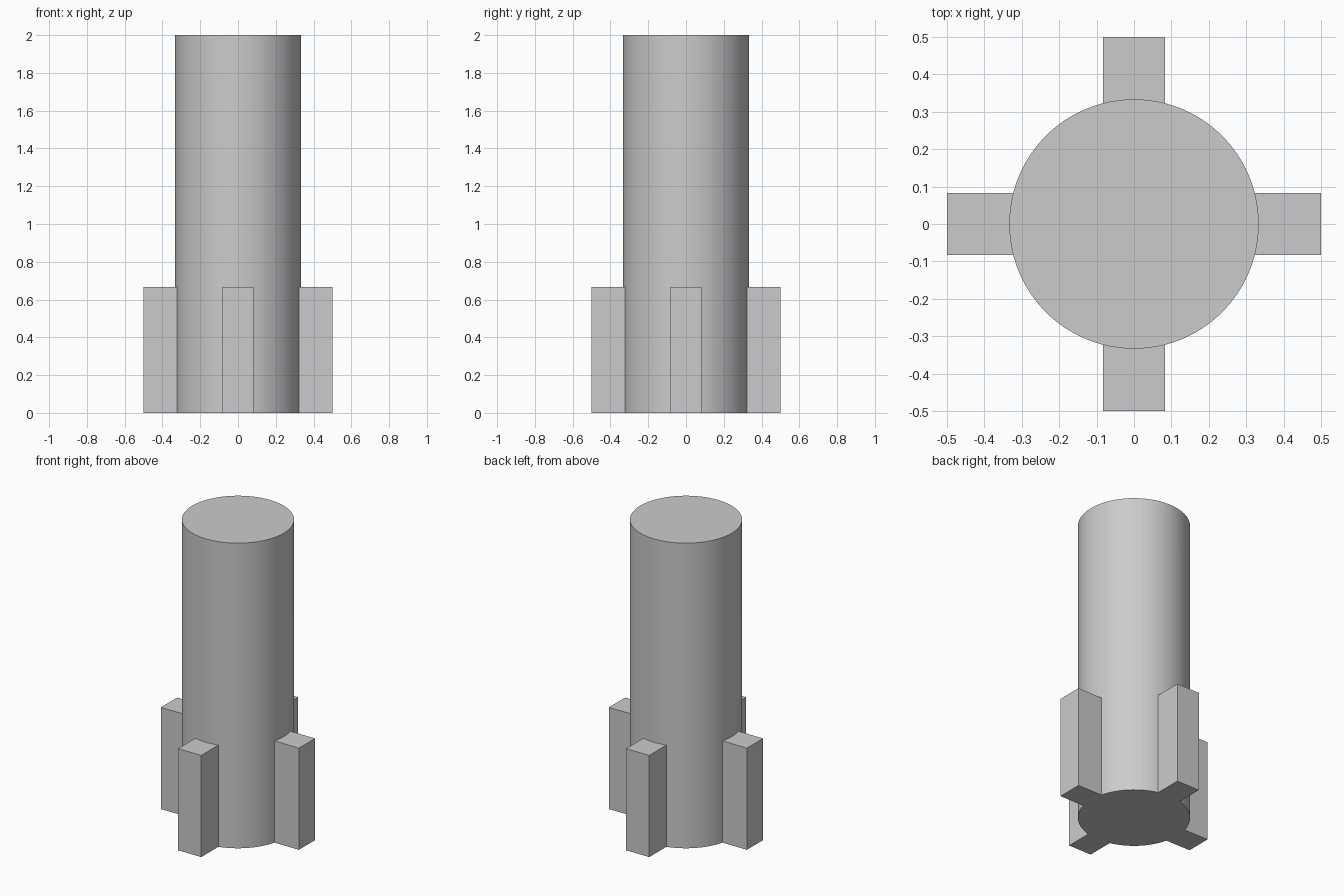
import bpy
import math

cube = bpy.data.objects.get("Cube")
if cube:
    bpy.data.objects.remove(cube, do_unlink=True)

RADIUS, HEIGHT = 1 / 3, 2.0
FIN_SPAN, FIN_WIDTH, FIN_HEIGHT = 1.0, 1 / 6, 2 / 3

# Plain grey finish
grey = bpy.data.materials.new("light_grey")
grey.use_nodes = True
colour = (0.6, 0.6, 0.6, 1)
grey.diffuse_color = colour
grey.node_tree.nodes["Principled BSDF"].inputs["Base Color"].default_value = colour


def bar(name, size_x, size_y):
    """Upright bar through the axis, forming two opposite fins."""
    bpy.ops.mesh.primitive_cube_add(size=1, location=(0, 0, FIN_HEIGHT / 2))
    ob = bpy.context.object
    ob.name = name
    ob.scale = (size_x, size_y, FIN_HEIGHT)
    bpy.ops.object.transform_apply(location=True, rotation=False, scale=True)
    ob.data.materials.append(grey)
    ob.hide_render = True
    return ob


# Round column
bpy.ops.mesh.primitive_cylinder_add(vertices=96, radius=RADIUS, depth=HEIGHT,
                                    location=(0, 0, HEIGHT / 2))
column = bpy.context.object
column.name = "finned_column"
bpy.ops.object.transform_apply(location=True, rotation=False, scale=False)
column.data.materials.append(grey)

# Four fins fused onto the foot of the column
bars = [bar("side_fins", FIN_SPAN, FIN_WIDTH),
        bar("front_back_fins", FIN_WIDTH, FIN_SPAN)]
bpy.ops.object.select_all(action="DESELECT")
column.select_set(True)
bpy.context.view_layer.objects.active = column
for fins in bars:
    union = column.modifiers.new("fuse_" + fins.name, "BOOLEAN")
    union.operation = "UNION"
    union.solver = "EXACT"
    union.object = fins
    bpy.ops.object.modifier_apply(modifier=union.name)
    bpy.data.objects.remove(fins, do_unlink=True)

# Smooth round wall, crisp edges
bpy.ops.object.shade_smooth_by_angle(angle=math.radians(30))
